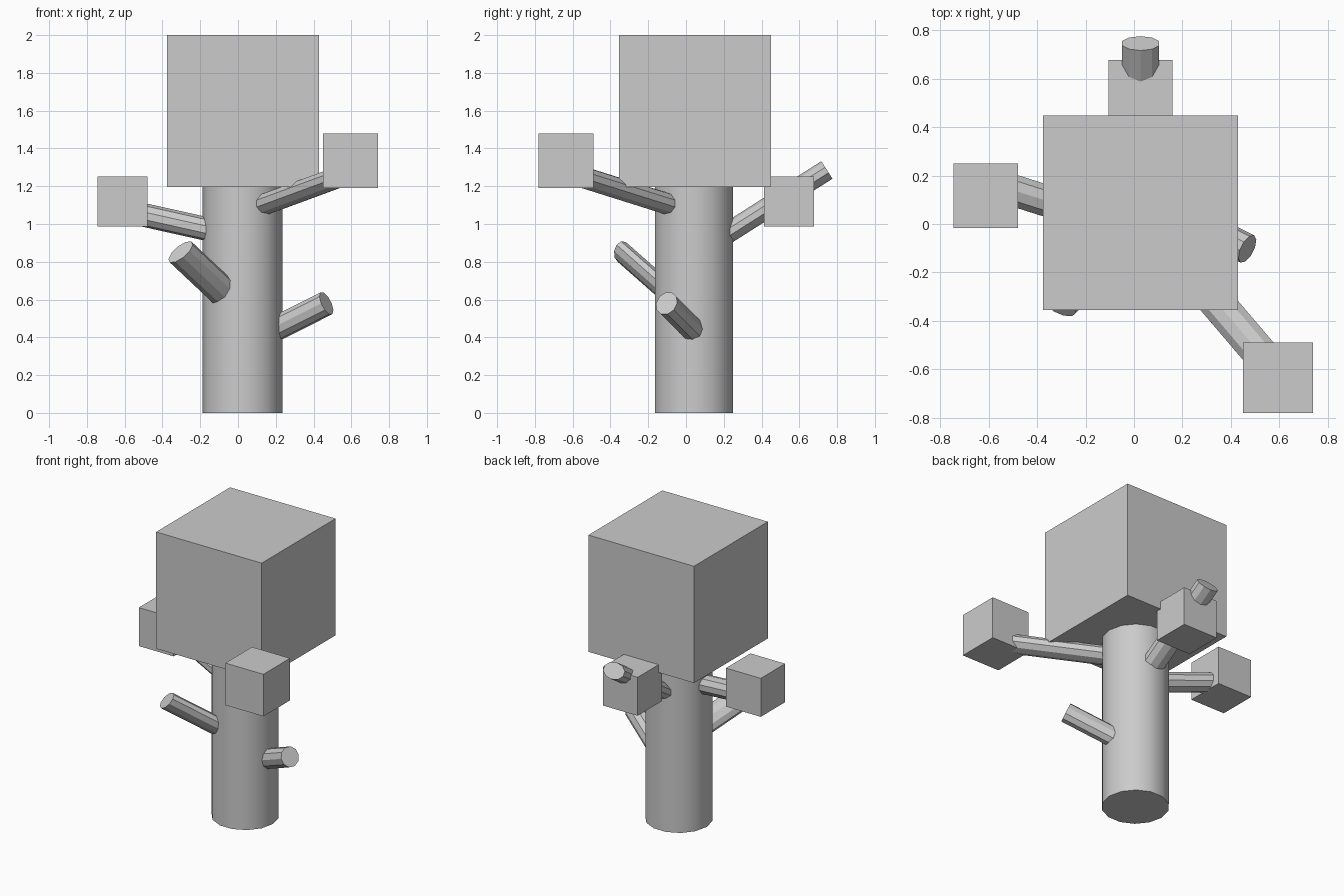
import bpy
import math
from mathutils import Matrix, Vector

default = bpy.data.objects.get("Cube")
if default:
    bpy.data.objects.remove(default, do_unlink=True)

grey = bpy.data.materials.new("plain grey")
grey.use_nodes = True
grey.diffuse_color = (0.6, 0.6, 0.6, 1)
grey.node_tree.nodes["Principled BSDF"].inputs["Base Color"].default_value = grey.diffuse_color


def finish(name):
    obj = bpy.context.object
    obj.name = name
    obj.data.materials.append(grey)
    return obj


def block(name, center, size):
    bpy.ops.mesh.primitive_cube_add(size=size, location=center)
    return finish(name)


def branch(name, start, end, wide_hint, wide, narrow):
    """Ten-sided oval rod from start to end, widest along wide_hint."""
    start, end = Vector(start), Vector(end)
    axis = (end - start).normalized()
    hint = Vector(wide_hint)
    u = (hint - axis * hint.dot(axis)).normalized()
    v = axis.cross(u)
    bpy.ops.mesh.primitive_cylinder_add(vertices=10, radius=0.5, depth=(end - start).length)
    obj = finish(name)
    turn = Matrix((u * wide, v * narrow, axis)).transposed().to_4x4()
    obj.data.transform(Matrix.Translation((start + end) / 2) @ turn)
    return obj


# Trunk
bpy.ops.mesh.primitive_cylinder_add(vertices=14, radius=0.212, depth=1.21,
                                    location=(0.024, 0.043, 0.605))
trunk = finish("trunk")
trunk.data.transform(Matrix.Rotation(math.pi / 2, 4, "Z"))
bpy.ops.object.shade_smooth_by_angle(angle=math.radians(30))

# Foliage blocks
block("crown", (0.027, 0.047, 1.598), 0.804)
block("left_foliage", (0.595, -0.635, 1.335), 0.29)
block("right_foliage", (-0.612, 0.117, 1.118), 0.265)
block("back_foliage", (0.027, 0.545, 1.118), 0.265)

# Branches that carry foliage
branch("left_branch", (0.09, -0.03, 1.085), (0.56, -0.58, 1.258), (1, 0.85, 0), 0.15, 0.115)
branch("right_branch", (-0.06, 0.0, 0.95), (-0.58, 0.165, 1.066), (0.3, 1, 0), 0.137, 0.125)
branch("back_branch", (0.027, 0.12, 0.888), (0.027, 0.746, 1.286), (1, 0, 0), 0.162, 0.11)

# Bare stubs
branch("front_stub", (-0.07, -0.09, 0.632), (-0.304, -0.34, 0.852), (1.1, -0.28, 0.84), 0.164, 0.1)
branch("left_stub", (0.15, 0.056, 0.42), (0.468, -0.103, 0.58), (0, 0, 1), 0.132, 0.125)
